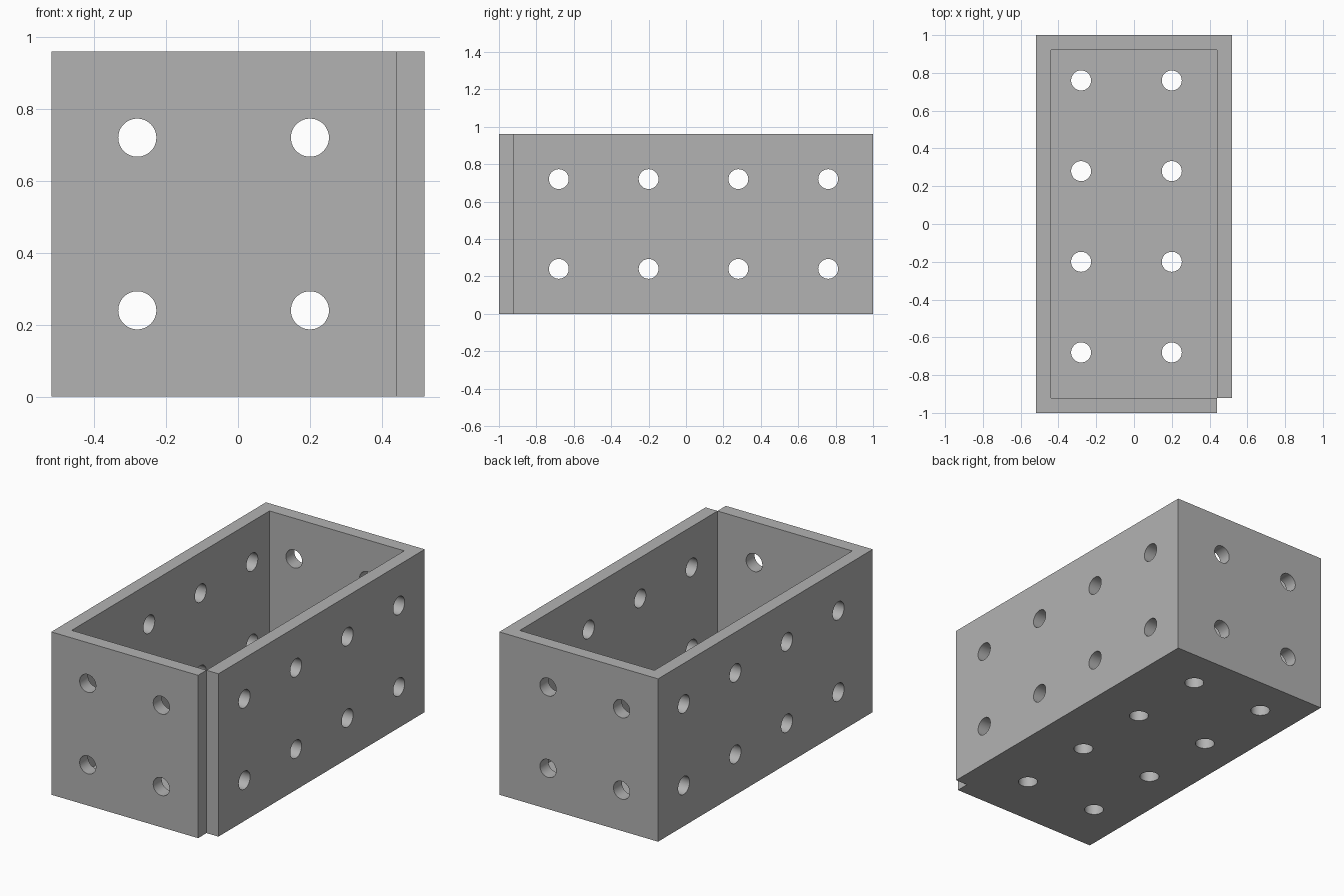
import bpy, bmesh, math
from mathutils import Matrix, Vector

cube = bpy.data.objects.get("Cube")
if cube:
    bpy.data.objects.remove(cube, do_unlink=True)

W, L, H, T = 0.518, 1.0, 0.96, 0.078   # half width, half length, height, wall
HOLE_R = 0.053
XS, YS, ZS = (-0.28, 0.2), (-0.68, -0.2, 0.28, 0.76), (0.24, 0.72)

grey = bpy.data.materials.new("plain grey")
grey.use_nodes = True
colour = (0.448, 0.448, 0.448, 1)
grey.diffuse_color = colour
grey.node_tree.nodes["Principled BSDF"].inputs["Base Color"].default_value = colour


def make_object(name, bm):
    bmesh.ops.recalc_face_normals(bm, faces=bm.faces)
    mesh = bpy.data.meshes.new(name)
    bm.to_mesh(mesh)
    bm.free()
    mesh.materials.append(grey)
    obj = bpy.data.objects.new(name, mesh)
    bpy.context.collection.objects.link(obj)
    return obj


def prism(name, outline, low, high):
    bm = bmesh.new()
    face = bm.faces.new([bm.verts.new((x, y, low)) for x, y in outline])
    top = bmesh.ops.extrude_face_region(bm, geom=[face])["geom"]
    bmesh.ops.translate(bm, vec=(0, 0, high - low),
                        verts=[v for v in top if isinstance(v, bmesh.types.BMVert)])
    return make_object(name, bm)


def hole_cutter(name, axis, centres):
    bm = bmesh.new()
    turn = Vector((0, 0, 1)).rotation_difference(Vector(axis)).to_matrix().to_4x4()
    for c in centres:
        bmesh.ops.create_cone(bm, cap_ends=True, segments=48, radius1=HOLE_R,
                              radius2=HOLE_R, depth=3, matrix=Matrix.Translation(c) @ turn)
    return make_object(name, bm)


# Outer block with a square notch down the front left corner
nx, ny = W - T, -L + T
box = prism("perforated_box",
            [(-W, -L), (nx, -L), (nx, ny), (W, ny), (W, L), (-W, L)], 0, H)

# Cavity, leaving a hairline web at the notched corner
ix, iy, gap = W - T, L - T, 0.001
cutters = [
    prism("cavity_cutter", [(-ix, -iy + gap), (ix - gap, -iy + gap), (ix - gap, iy), (-ix, iy)], T, H + 0.2),
    hole_cutter("side_hole_cutter", (1, 0, 0), [(0, y, z) for y in YS for z in ZS]),
    hole_cutter("end_hole_cutter", (0, 1, 0), [(x, 0, z) for x in XS for z in ZS]),
    hole_cutter("floor_hole_cutter", (0, 0, 1), [(x, y, 0) for x in XS for y in YS]),
]

# Cut the cavity and the holes, then drop the cutters
bpy.ops.object.select_all(action="DESELECT")
bpy.context.view_layer.objects.active = box
box.select_set(True)
for cutter in cutters:
    cutter.hide_render = True
    mod = box.modifiers.new(cutter.name, "BOOLEAN")
    mod.operation, mod.solver, mod.object = "DIFFERENCE", "EXACT", cutter
    bpy.ops.object.modifier_apply(modifier=mod.name)
    bpy.data.objects.remove(cutter, do_unlink=True)

# Smooth hole walls, sharp box edges
bpy.ops.object.shade_smooth_by_angle(angle=math.radians(30))
